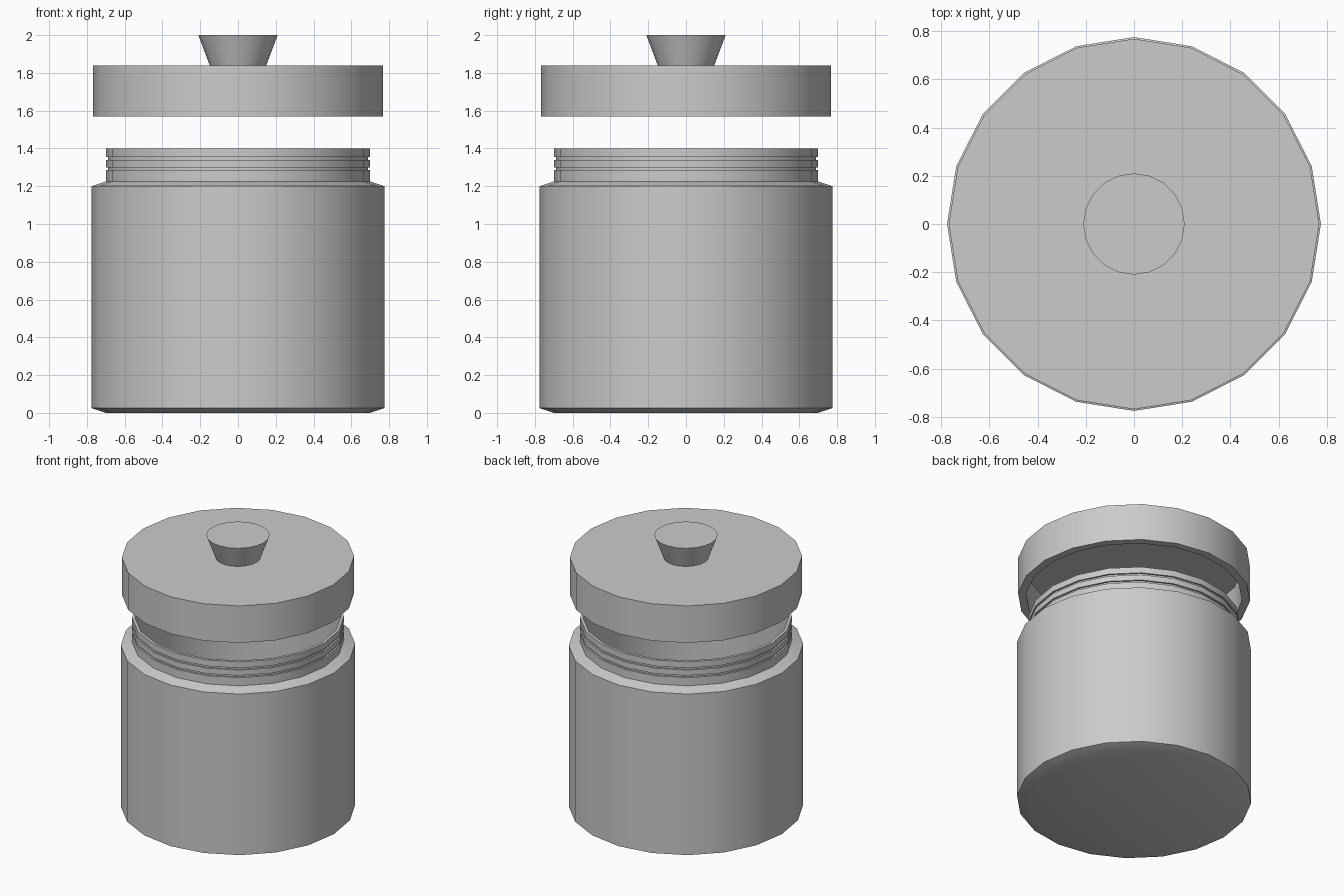
import bpy, bmesh, math

if "Cube" in bpy.data.objects:
    bpy.data.objects.remove(bpy.data.objects["Cube"])

SIDES = 20


def lathe(name, profile):
    """Spin an (r, z) profile around z; closes to the axis with caps at both ends."""
    bm = bmesh.new()
    rings = []
    for r, z in profile:
        rings.append([bm.verts.new((r * math.cos(2 * math.pi * i / SIDES),
                                    r * math.sin(2 * math.pi * i / SIDES), z))
                      for i in range(SIDES)])
    for a, b in zip(rings, rings[1:]):
        for i in range(SIDES):
            j = (i + 1) % SIDES
            bm.faces.new((a[i], a[j], b[j], b[i]))
    bm.faces.new(rings[0])
    bm.faces.new(rings[-1])
    bmesh.ops.recalc_face_normals(bm, faces=bm.faces)
    mesh = bpy.data.meshes.new(name)
    bm.to_mesh(mesh)
    bm.free()
    obj = bpy.data.objects.new(name, mesh)
    bpy.context.collection.objects.link(obj)
    bpy.ops.object.select_all(action='DESELECT')
    obj.select_set(True)
    bpy.context.view_layer.objects.active = obj
    bpy.ops.object.shade_smooth_by_angle(angle=math.radians(30))
    return obj


# Hollow jar: chamfered base and shoulder, neck with two thin grooves
jar = [(0.70, 0.0), (0.775, 0.025), (0.775, 1.20), (0.70, 1.225)]
for z0, z1 in ((1.285, 1.30), (1.34, 1.355)):
    jar += [(0.70, z0), (0.688, z0), (0.688, z1), (0.70, z1)]
jar += [(0.70, 1.40), (0.68, 1.40), (0.68, 0.04)]
lathe("jar", jar)

# Hollow lid floating above the jar
lathe("lid", [(0.715, 1.80), (0.715, 1.57), (0.768, 1.57), (0.768, 1.84)])

# Flared knob
lathe("knob", [(0.148, 1.835), (0.21, 2.0)])
